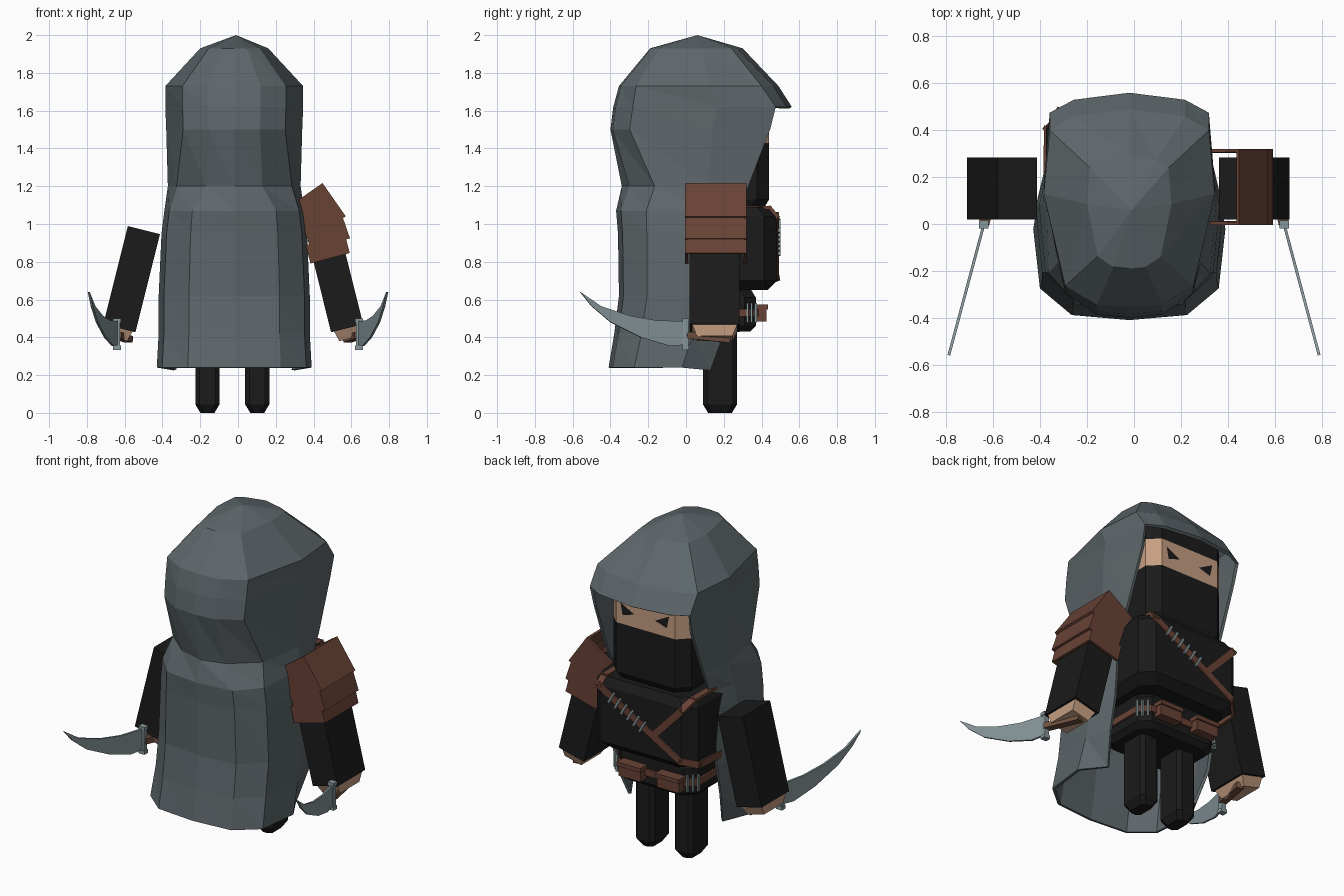
import bpy, bmesh, math
from mathutils import Vector, Matrix

if "Cube" in bpy.data.objects:
    bpy.data.objects.remove(bpy.data.objects["Cube"])


def material(name, rgb):
    m = bpy.data.materials.new(name)
    m.diffuse_color = (*rgb, 1)
    m.use_nodes = True
    m.node_tree.nodes["Principled BSDF"].inputs["Base Color"].default_value = m.diffuse_color
    return m


CLOTH = material("grey cloth", (.11, .134, .144))
BLACK = material("black fabric", (.0105, .0105, .0105))
LEATHER = material("brown leather", (.14, .055, .036))
SKIN = material("skin", (.56, .34, .22))
STEEL = material("steel", (.24, .31, .325))
WOOD = material("handle wood", (.17, .085, .055))


def mesh(name, verts, faces, *mats):
    me = bpy.data.meshes.new(name)
    me.from_pydata([tuple(v) for v in verts], [], faces)
    bm = bmesh.new()
    bm.from_mesh(me)
    bmesh.ops.recalc_face_normals(bm, faces=bm.faces)
    bm.to_mesh(me)
    bm.free()
    for m in mats:
        me.materials.append(m)
    ob = bpy.data.objects.new(name, me)
    bpy.context.collection.objects.link(ob)
    return ob


def solidify(ob, t, offset=-1):
    mod = ob.modifiers.new("thickness", 'SOLIDIFY')
    mod.thickness, mod.offset = t, offset


def prism(name, cx, cy, hx, hy, ch, levels, *mats):
    """Chamfered box lofted through (z, inset) levels."""
    verts, faces = [], []
    for z, inset in levels:
        a, b = hx - inset, hy - inset
        for x, y in ((a, b - ch), (a - ch, b), (ch - a, b), (-a, b - ch),
                     (-a, ch - b), (ch - a, -b), (a - ch, -b), (a, ch - b)):
            verts.append((cx + x, cy + y, z))
    n = len(levels)
    for k in range(n - 1):
        for i in range(8):
            j = (i + 1) % 8
            faces.append((k*8 + i, k*8 + j, k*8 + 8 + j, k*8 + 8 + i))
    faces += [tuple(range(8)), tuple(range(n*8 - 8, n*8))]
    return mesh(name, verts, faces, *mats)


def box(name, c, d, mat, matrix=Matrix(), taper=1, skip=()):
    """Box with a tapered bottom; skip leaves out faces."""
    verts = []
    for z in (-.5, .5):
        t = taper if z < 0 else 1
        for x, y in ((-.5, -.5), (.5, -.5), (.5, .5), (-.5, .5)):
            verts.append(Vector(c) + matrix @ Vector((x*t*d[0], y*t*d[1], z*d[2])))
    sides = {"bottom": (0, 1, 2, 3), "top": (4, 5, 6, 7), "back": (0, 1, 5, 4),
             "out": (1, 2, 6, 5), "front": (2, 3, 7, 6), "in": (3, 0, 4, 7)}
    return mesh(name, verts, [f for k, f in sides.items() if k not in skip], mat)


def bar(name, p, q, w, t, normal, mat):
    """Flat bar from p to q, width w, thickness t along the normal."""
    p, q = Vector(p), Vector(q)
    y = (q - p).normalized()
    x = y.cross(Vector(normal)).normalized()
    m = Matrix((x, y, x.cross(y))).transposed()
    return box(name, (p + q)/2, (w, (q - p).length + w*.4, t), mat, m)


def tilt(deg):
    return Matrix.Rotation(math.radians(deg), 3, 'Y')


CX = -.03


def outline(half):
    return half + [(0, 0)] + [(-x, y) for x, y in reversed(half)]


# Hooded cloak: U-shaped rings, closed across the front only at the hood
HEM = outline([(.78, 1), (1, .72), (.93, .25), (.6, .04)])
CAPE = outline([(.9, 1), (1, .72), (.93, .25), (.6, .04)])
NECK = outline([(.95, 1), (.99, .68), (.86, .26), (.42, .06)])
HOOD = outline([(.93, 1), (1, .64), (.75, .12), (.38, .015)])
rings = [(.24, .41, -.41, .13, None, HEM), (.42, .40, -.38, .20, None, CAPE),
         (.62, .40, -.355, .24, None, CAPE), (.95, .385, -.36, .25, None, CAPE),
         (1.07, .37, -.37, .27, None, CAPE), (1.2, .355, -.34, .33, None, NECK),
         (1.5, .36, -.40, .445, None, HOOD), (1.62, .365, -.385, .475, .56, HOOD),
         (1.73, .365, -.355, .40, .49, HOOD), (1.93, .18, -.19, .24, .30, HOOD)]
verts, faces, start = [], [], []
for z, w, yb, yf, front, U in rings:
    start.append(len(verts))
    for i, (x, y) in enumerate(U):
        drop = .015 if z == .24 and i in (0, 8) else 0
        verts.append((-.02 + x*w, yb + y*(yf - yb), z - drop))
    if front:
        verts += [(-.02 + s*w*.65, front - abs(s)*.03, z) for s in (-1, 0, 1)]
for k in range(len(rings) - 1):
    a, b = start[k], start[k + 1]
    closed = rings[k][4] is not None
    for i in range(12 if closed else 8):
        j = (i + 1) % 12
        # split each quad into two flat facets
        faces += [(a + i, a + j, b + j), (a + i, b + j, b + i)]
verts.append((-.01, .06, 2.0))
faces += [(start[-1] + i, start[-1] + (i + 1) % 12, len(verts) - 1) for i in range(12)]
solidify(mesh("hooded_cloak", verts, faces, CLOTH), .018)

# Head: mask, bare band around the eyes, headband
head = prism("head", CX - .005, .18, .265, .26, .065,
             [(1.08, .03), (1.13, 0), (1.43, 0), (1.60, 0), (1.70, 0)], BLACK, SKIN)
for f in head.data.polygons:
    f.material_index = int(1.43 < f.center.z < 1.6 and abs(f.normal.z) < .5)
for s in (-1, 1):
    mesh("eye", [(CX + s*x, .4425, z) for x, z in ((.165, 1.56), (.07, 1.51), (.15, 1.485))],
         [(0, 1, 2)], BLACK)

# Torso, hips and legs
prism("chest", CX, .18, .345, .303, .07,
      [(.65, .05), (.70, 0), (1.04, 0), (1.09, .03)], BLACK)
prism("hips", CX, .18, .27, .19, .06, [(.43, .03), (.46, 0), (.61, 0), (.66, .03)], BLACK)
for s in (-1, 1):
    prism("leg", CX + s*.132, .18, .064, .09, .022,
          [(0, .027), (.045, 0), (.45, 0)], BLACK)

# Belt with pouches
prism("belt", CX, .18, .283, .203, .06, [(.51, 0), (.55, 0)], LEATHER)
for x in (.085, -.175):
    box("belt_pouch", (x, .395, .52), (.15, .06, .07), LEATHER)
    box("pouch_flap", (x, .40, .56), (.16, .07, .025), LEATHER)

# Chest straps, over the shoulders and across the front
paths = [[(.24, -.08, 1.085), (.24, .445, 1.085), (.25, .483, 1.04), (-.30, .483, .72),
          (-.375, .41, .69), (-.38, .05, .67)],
         [(-.345, -.05, 1.085), (-.345, .42, 1.085), (-.31, .483, 1.03), (-.12, .483, .83)]]
normals = [[(0, 0, 1), (0, 1, 1), (0, 1, 0), (-1, 1, 0), (-1, 0, 0)],
           [(0, 0, 1), (0, 1, 1), (0, 1, 0)]]
for pts, ns in zip(paths, normals):
    for p, q, n in zip(pts, pts[1:], ns):
        bar("chest_strap", p, q, .042, .018, n, LEATHER)

# Throwing needles on the strap and belt
for i in range(6):
    x = .16 - i*.042
    z = 1.04 - (.25 - x)*.58
    bar("strap_needle", (x + .017, .494, z - .03), (x - .017, .494, z + .03), .013, .013,
        (0, 1, 0), STEEL)
for s in (-1, 1):
    for i in range(3):
        x, y = CX + s*(.282 - i*.022), .325 + i*.022
        bar("belt_needle", (x, y, .48), (x, y, .58), .012, .012, (0, 1, 0), STEEL)

# Arms, hands and curved blades
upper = [(-.56, .64), (-.45, .565), (-.30, .515), (-.16, .49), (0, .485)]
lower = [(0, .36), (-.09, .355), (-.24, .40), (-.40, .48), (-.50, .565)]
for s in (-1, 1):
    rot = tilt(-14*s)
    box("arm", (-.025 + s*.538, .152, .708), (.175, .265, .535), BLACK, rot)
    box("hand", (-.025 + s*.610, .152, .428), (.155, .25, .07), SKIN, rot, .75)

    def at(y, z):
        return (s*(.64 - y*.268), y, z)
    blade = mesh("curved_blade", [at(y, z) for y, z in upper + lower],
                 [tuple(range(10))], STEEL)
    solidify(blade, .012, 0)
    bar("blade_guard", at(-.002, .34), at(-.002, .495), .028, .03, (1, 0, 0), STEEL)
    for z in (.345, .49):
        box("guard_knob", at(-.002, z), (.04, .035, .022), STEEL)
    bar("blade_handle", at(.01, .41), at(.22, .39), .045, .035, (0, 0, 1), WOOD)

# Layered shoulder guard on one arm: open shells, inner side and ends missing
for (x, z), h, a in (((.425, 1.07), .215, -35), ((.465, .965), .16, -19), ((.475, .867), .10, -15)):
    w = .205 if h > .2 else .215
    pad = box("shoulder_guard", (x, .158, z), (w, .325, h), LEATHER, tilt(a),
              skip=("in", "top", "bottom"))
    solidify(pad, .018)
